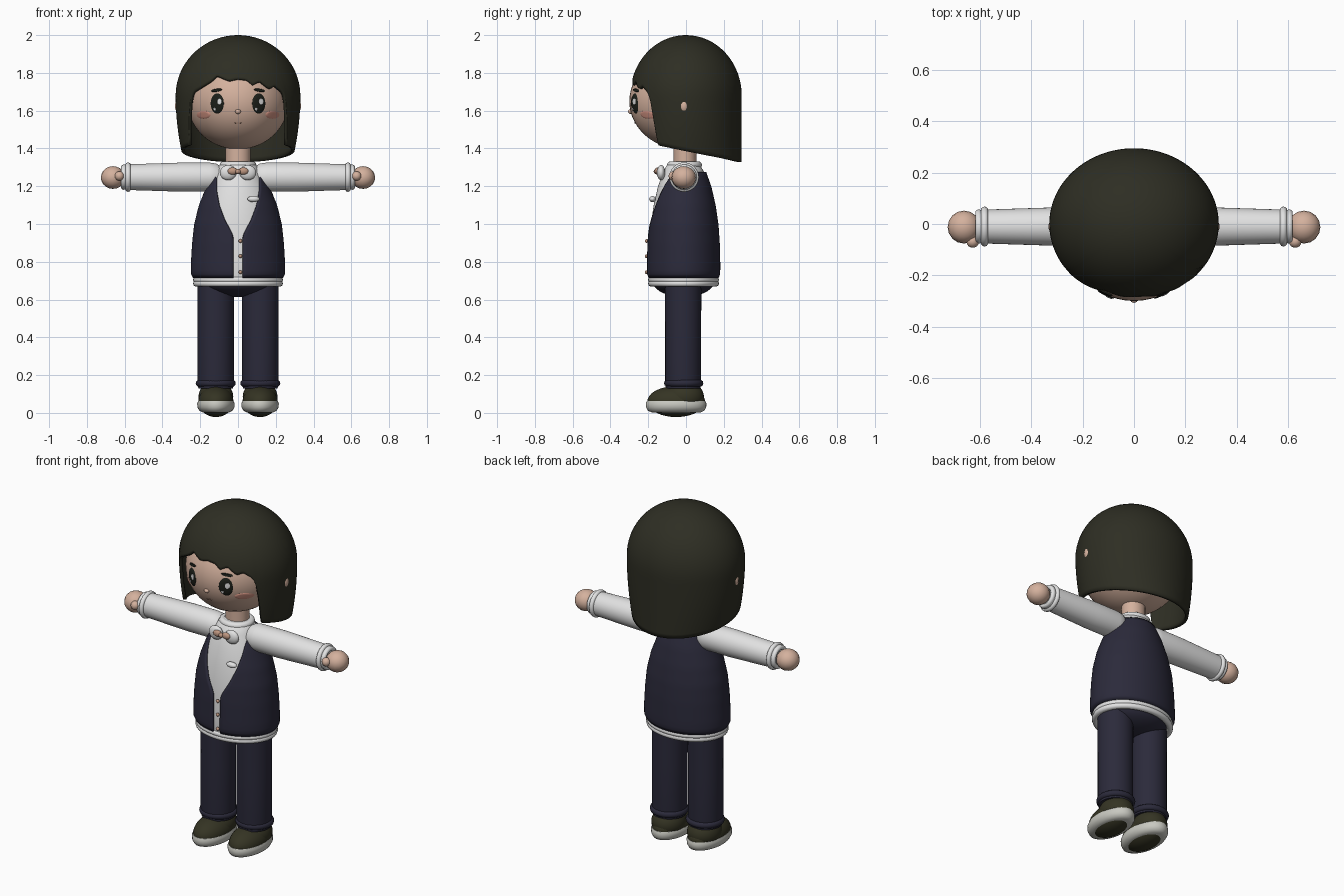
import bpy, math
from mathutils import Matrix, Vector

if "Cube" in bpy.data.objects:
    bpy.data.objects.remove(bpy.data.objects["Cube"])


def mat(name, rgb):
    m = bpy.data.materials.new(name)
    m.diffuse_color = (*rgb, 1)
    m.use_nodes = True
    m.node_tree.nodes["Principled BSDF"].inputs["Base Color"].default_value = m.diffuse_color
    return m


HAIR = mat("hair_dark", (.027, .027, .017))
NAVY = mat("navy_cloth", (.024, .023, .043))
SKIN = mat("skin", (.66, .44, .34))
WHITE = mat("white_cloth", (.76, .76, .76))
SHOE = mat("shoe_olive", (.035, .034, .017))
SOLE = mat("sole_grey", (.58, .58, .53))
EYE = mat("eye_dark", (.012, .014, .010))
BLUSH = mat("blush", (.66, .30, .23))
TAN = mat("tan", (.52, .31, .22))


def make(name, verts, faces, material, matrix=Matrix(), thick=0):
    me = bpy.data.meshes.new(name)
    me.from_pydata([matrix @ Vector(v) for v in verts], [], faces)
    me.materials.append(material)
    ob = bpy.data.objects.new(name, me)
    bpy.context.collection.objects.link(ob)
    bpy.ops.object.select_all(action='DESELECT')
    ob.select_set(True)
    bpy.context.view_layer.objects.active = ob
    bpy.ops.object.mode_set(mode='EDIT')
    bpy.ops.mesh.select_all(action='SELECT')
    bpy.ops.mesh.remove_doubles(threshold=1e-5)
    bpy.ops.mesh.normals_make_consistent(inside=False)
    bpy.ops.object.mode_set(mode='OBJECT')
    bpy.ops.object.shade_smooth_by_angle(angle=math.radians(45))
    if thick:
        s = ob.modifiers.new("thickness", 'SOLIDIFY')
        s.thickness, s.offset = thick, -1
    return ob


def grid_faces(rows, cols, wrap):
    return [(r * cols + c, r * cols + (c + 1) % cols,
             (r + 1) * cols + (c + 1) % cols, (r + 1) * cols + c)
            for r in range(rows - 1) for c in range(cols if wrap else cols - 1)]


def lathe(name, prof, centre, material, n=40, matrix=Matrix()):
    """Capped elliptical turning, prof = (z, rx, ry) rows."""
    v = [(rx * math.cos(2 * math.pi * i / n), ry * math.sin(2 * math.pi * i / n), z)
         for z, rx, ry in prof for i in range(n)]
    f = grid_faces(len(prof), n, True)
    f += [tuple(range(n))[::-1], tuple(range(len(v) - n, len(v)))]
    return make(name, v, f, material, Matrix.Translation(centre) @ matrix)


def ball(name, c, r, material, n=24, m=14):
    v = [(r[0] * math.sin(math.pi * j / m) * math.cos(2 * math.pi * i / n),
          r[1] * math.sin(math.pi * j / m) * math.sin(2 * math.pi * i / n),
          r[2] * math.cos(math.pi * j / m)) for j in range(m + 1) for i in range(n)]
    return make(name, v, grid_faces(m + 1, n, True), material, Matrix.Translation(c))


def ring(name, c, rx, ry, tube, tall, material, matrix=Matrix()):
    n, m = 44, 10
    v = []
    for j in range(m + 1):
        b = 2 * math.pi * j / m
        for i in range(n):
            a = 2 * math.pi * i / n
            v.append(((rx + tube * math.cos(b)) * math.cos(a),
                      (ry + tube * math.cos(b)) * math.sin(a), tall * math.sin(b)))
    return make(name, v, grid_faces(m + 1, n, True), material, Matrix.Translation(c) @ matrix)


def interp(t, pts):
    if t <= pts[0][0]:
        return pts[0][1]
    for (a, p), (b, q) in zip(pts, pts[1:]):
        if t <= b:
            return p + (q - p) * (t - a) / (b - a)
    return pts[-1][1]


# Head
HC, HR = Vector((0, -.015, 1.65)), Vector((.268, .285, .255))
ball("head", HC, HR, SKIN, 48, 28)
lathe("neck", [(1.27, .066, .061), (1.46, .066, .061)], (0, -.005, 0), SKIN, 28)


def patch(name, cx, cz, rx, rz, lift, material, tilt=0):
    """Thin oval laid on the face surface."""
    n, k = 24, 5
    v = []
    for j in range(k + 1):
        for i in range(n):
            a, s = 2 * math.pi * i / n, j / k
            px, pz = rx * s * math.cos(a), rz * s * math.sin(a)
            x = cx + px * math.cos(tilt) - pz * math.sin(tilt)
            z = cz + px * math.sin(tilt) + pz * math.cos(tilt)
            d = 1 - (x / HR.x) ** 2 - ((z - HC.z) / HR.z) ** 2
            edge = lift if j < k else 0
            v.append((x, HC.y - HR.y * math.sqrt(max(d, 0)) - edge, z))
    return make(name, v, grid_faces(k + 1, n, True), material)


# Face details
for s, side in ((-1, "left"), (1, "right")):
    patch(side + "_eye", s * .11, 1.638, .035, .054, .005, EYE)
    patch(side + "_eye_glint", s * .11 + .012, 1.648, .014, .02, .008, WHITE)
    patch(side + "_eye_small_glint", s * .11 - .014, 1.608, .008, .009, .008, WHITE)
    patch(side + "_brow", s * .113, 1.708, .03, .008, .006, EYE, -s * .15)
    patch(side + "_blush", s * .182, 1.578, .037, .021, .004, BLUSH)
    ball(side + "_ear", (s * .298, -.01, 1.625), (.036, .03, .045), SKIN)
ball("nose", (0, -.294, 1.595), (.015, .013, .012), SKIN, 16, 10)
patch("mouth", 0, 1.535, .02, .003, .004, TAN)

# Bobbed hair: dome and skirt with a wavy fringe opening at the front
FRINGE = [(-.25, 1.67), (-.235, 1.70), (-.15, 1.755), (-.12, 1.785), (-.05, 1.757),
          (0, 1.768), (.05, 1.762), (.08, 1.735), (.12, 1.755), (.17, 1.715),
          (.20, 1.73), (.235, 1.70), (.25, 1.67)]
ROWS, COLS = 30, 180


def hair_bottom(phi):
    x, y = .33 * math.sin(phi), -.29 * math.cos(phi)
    low = 1.385 - .2 * y
    if y > 0 or abs(x) > .278:
        return low
    if abs(x) < .25:
        return interp(x, FRINGE)
    return 1.67 + (low - 1.67) * (abs(x) - .25) / .028


hv = []
for r in range(ROWS + 1):
    for c in range(COLS):
        phi = 2 * math.pi * c / COLS
        zb = hair_bottom(phi)
        end = math.acos((zb - 1.68) / .32) / (math.pi / 2) if zb > 1.68 else 1 + (1.68 - zb) / .4
        u = end * r / ROWS
        if u < 1:
            z, k = 1.68 + .32 * math.cos(u * math.pi / 2), math.sin(u * math.pi / 2)
            rx, ry = .33 * k, .295 * k
        else:
            z = 1.68 - (u - 1) * .4
            rx = .33 - .028 * ((u - 1) / .7) ** 2
            ry = .295 if math.cos(phi) < 0 else .295 - .03 * (u - 1)
        hv.append((rx * math.sin(phi), -ry * math.cos(phi), z))
make("hair", hv, grid_faces(ROWS + 1, COLS, True), HAIR, thick=.018)

# Shirt body, hem and collar
RX = [(.715, .238), (.735, .249), (.78, .25), (.9, .243), (1.0, .232), (1.1, .207),
      (1.2, .167), (1.275, .128)]
RY = [(.715, .186), (.735, .194), (.78, .195), (.9, .192), (1.0, .185), (1.1, .170),
      (1.2, .147), (1.275, .120)]
CY = -.013
shirt = [(z, interp(z, RX) - .012, interp(z, RY) - .012)
         for z in (.69, .74, .8, .9, 1.0, 1.1, 1.2, 1.275)]
lathe("shirt", shirt + [(1.31, .10, .09), (1.33, .07, .065)], (0, CY, 0), WHITE, 56)
ring("shirt_hem_upper", (0, CY, .705), .222, .172, .016, .016, WHITE)
ring("shirt_hem_lower", (0, CY, .685), .22, .17, .018, .017, WHITE)
ring("collar", (0, -.008, 1.312), .078, .073, .02, .02, WHITE)

# Waistcoat wrapped around the body, open at the front
OPEN = [(.72, .024), (.93, .025), (.96, .036), (1.02, .07), (1.1, .102), (1.18, .118), (1.275, .119)]
VR, VC = 29, 72
vv = []
for r in range(VR):
    z = .715 + .56 * r / (VR - 1)
    rx, ry = interp(z, RX), interp(z, RY)
    a0 = math.asin(min(.98, interp(z, OPEN) / rx))
    for c in range(VC):
        a = a0 + (2 * math.pi - 2 * a0) * c / (VC - 1)
        vv.append((rx * math.sin(a), CY - ry * math.cos(a), z))
make("waistcoat", vv, grid_faces(VR, VC, False), NAVY, thick=.016)

# Hips
ball("hips", (0, CY, .70), (.205, .165, .087), NAVY, 40, 18)

# Bow tie, buttons and badge
for s, side in ((-1, "left"), (1, "right")):
    ball(side + "_bow_loop", (s * .052, -.132, 1.272), (.044, .022, .04), WHITE)
    ball(side + "_bow_bead", (s * .028, -.152, 1.28), (.027, .014, .019), TAN)
ball("bow_knot", (0, -.157, 1.278), (.015, .014, .014), TAN, 16, 10)
for i, z in enumerate((.91, .83, .745)):
    ball(f"button_{i}", (.013, -.209, z), (.010, .009, .010), TAN, 14, 8)
ball("badge", (.082, -.177, 1.132), (.032, .018, .016), WHITE)

# Limbs, mirrored
for s, side in ((-1, "left"), (1, "right")):
    turn = Matrix.Rotation(s * math.pi / 2, 4, 'Y')
    at = (0, -.01, 1.248)
    lathe(side + "_sleeve", [(.09, .055, .055), (.115, .072, .071), (.15, .077, .075),
                             (.3, .077, .075), (.58, .068, .066), (.605, .066, .064)],
          at, WHITE, 36, turn)
    for x, rad, nm in ((.582, .065, "inner"), (.605, .054, "outer")):
        ring(f"{side}_cuff_{nm}", (s * x, -.01, 1.248), rad, rad, .013, .014, WHITE, turn)
    ball(side + "_hand", (s * .662, -.012, 1.246), (.064, .064, .06), SKIN, 16, 10)
    ball(side + "_thumb", (s * .628, -.068, 1.254), (.025, .025, .025), SKIN, 14, 8)

    cx = s * .118
    lathe(side + "_trouser_leg", [(.13, .092, .092), (.16, .096, .095), (.45, .096, .095),
                                  (.70, .097, .097)], (cx, -.015, 0), NAVY, 36)
    ring(side + "_trouser_cuff", (cx, -.012, .157), .09, .088, .016, .018, NAVY)
    sx = s * .117
    lathe(side + "_sole", [(.003, .07, .13), (.012, .088, .15), (.03, .098, .159), (.05, .099, .16),
                           (.062, .094, .155)], (sx, -.052, 0), SOLE, 40)
    ball(side + "_shoe", (sx, -.052, .06), (.093, .153, .082), SHOE, 36, 18)
    ball(side + "_shoe_heel", (sx, -.01, .085), (.092, .105, .085), SHOE, 32, 18)
